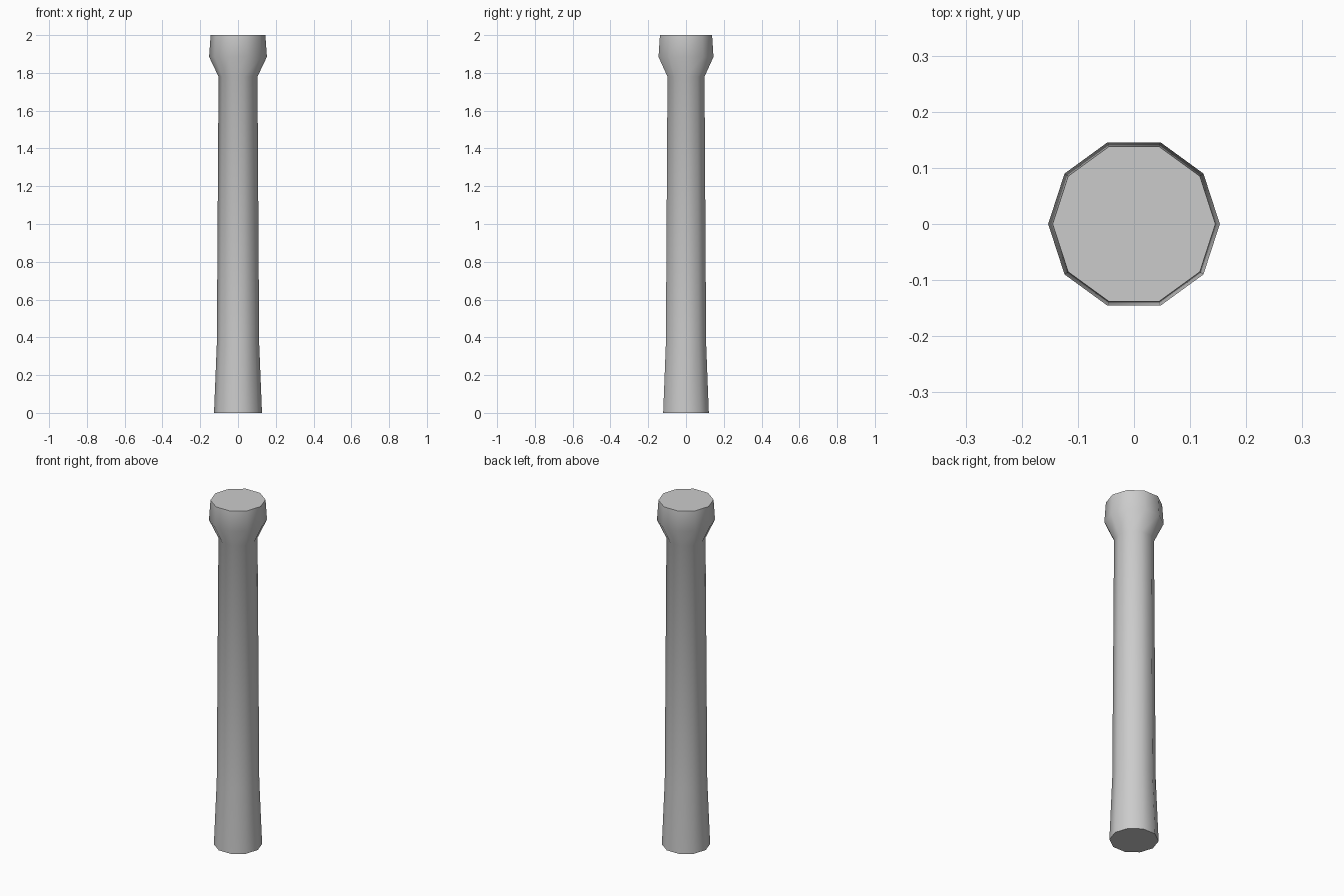
import bpy, bmesh
from math import cos, sin, tau, radians

if "Cube" in bpy.data.objects:
    bpy.data.objects.remove(bpy.data.objects["Cube"])

SIDES = 10
# (radius, height) from the flared foot up to the head
PROFILE = [(0.127, 0.0), (0.112, 0.37), (0.103, 1.78), (0.153, 1.885), (0.145, 2.0)]


def lathe(name, profile, sides):
    bm = bmesh.new()
    rings = [[bm.verts.new((r * cos(tau * i / sides), r * sin(tau * i / sides), z))
              for i in range(sides)] for r, z in profile]
    for low, high in zip(rings, rings[1:]):
        for i in range(sides):
            j = (i + 1) % sides
            bm.faces.new((low[i], low[j], high[j], high[i]))
    bm.faces.new(rings[0][::-1])
    bm.faces.new(rings[-1])
    mesh = bpy.data.meshes.new(name)
    bm.to_mesh(mesh)
    bm.free()
    obj = bpy.data.objects.new(name, mesh)
    bpy.context.collection.objects.link(obj)
    return obj


# Tapered post with flared foot and wider head, smooth around, sharp at the caps
post = lathe("post", PROFILE, SIDES)
bpy.context.view_layer.objects.active = post
post.select_set(True)
bpy.ops.object.shade_smooth_by_angle(angle=radians(50))
